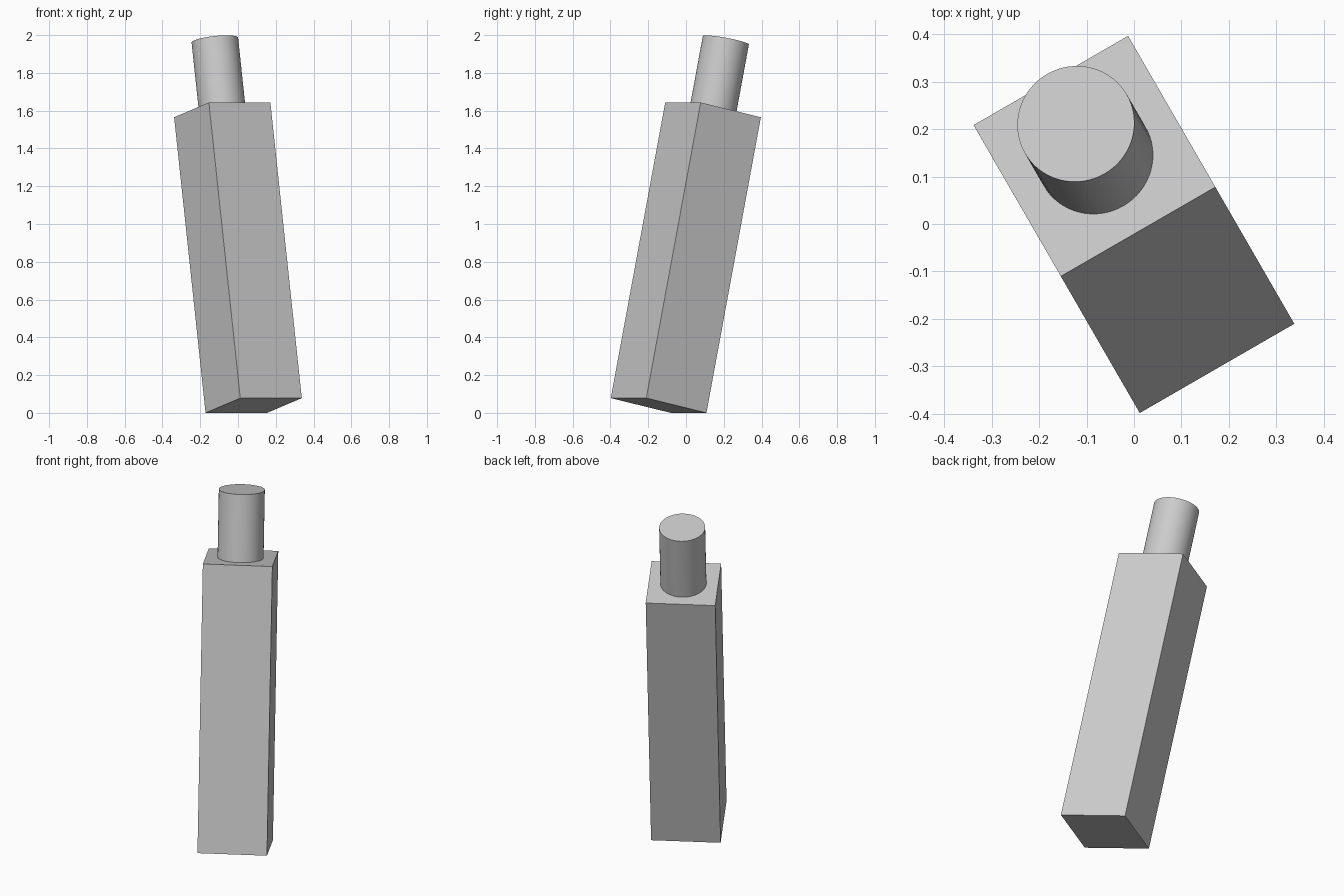
import bpy
import math
from mathutils import Matrix, Vector

cube = bpy.data.objects.get("Cube")
if cube:
    bpy.data.objects.remove(cube, do_unlink=True)

SIDE, LENGTH = 0.376, 1.6        # square body
RADIUS, NECK = 0.124, 0.377      # round neck

grey = bpy.data.materials.new("light grey")
grey.use_nodes = True
colour = (0.6, 0.6, 0.6, 1)
grey.diffuse_color = colour
grey.node_tree.nodes["Principled BSDF"].inputs["Base Color"].default_value = colour

# Shared leaning axis, starting at the centre of the body's lower face
lean = (Matrix.Translation((0.083, -0.145, SIDE / 2 * math.sin(math.radians(12))))
        @ Matrix.Rotation(math.radians(30), 4, "Z")
        @ Matrix.Rotation(math.radians(-12), 4, "X"))


def place(name, height):
    """Name the new part, colour it and set its centre along the axis."""
    part = bpy.context.object
    part.name = name
    part.data.materials.append(grey)
    part.matrix_world = lean @ Matrix.Translation((0, 0, height))
    return part


# Square body
bpy.ops.mesh.primitive_cube_add(size=1)
body = place("body", LENGTH / 2)
body.data.transform(Matrix.Diagonal(Vector((SIDE, SIDE, LENGTH, 1))))

# Round neck
bpy.ops.mesh.primitive_cylinder_add(vertices=64, radius=RADIUS, depth=NECK)
neck = place("neck", LENGTH + NECK / 2)
bpy.ops.object.shade_smooth_by_angle(angle=math.radians(30))
